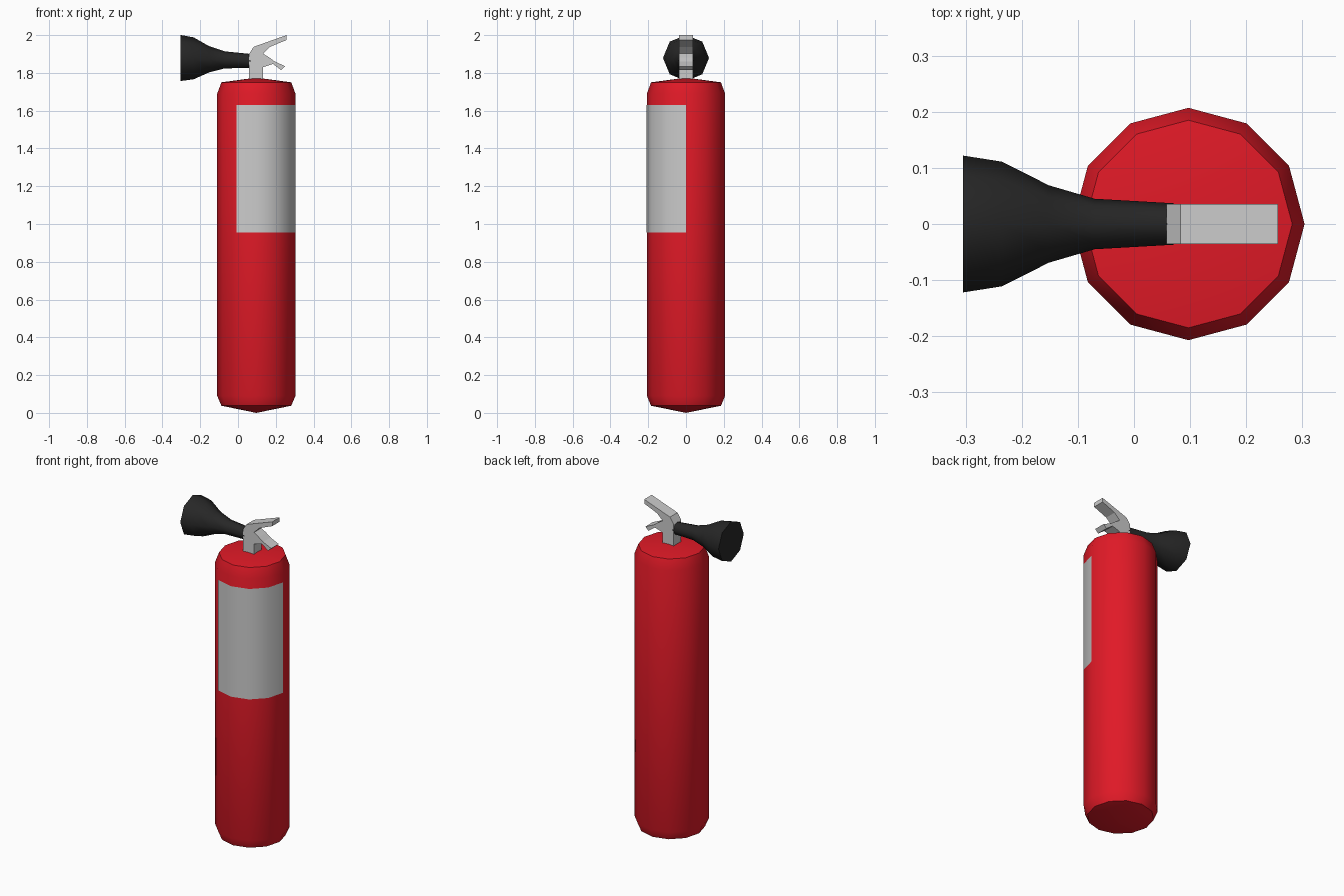
import bpy, bmesh
from math import cos, sin, pi, radians
from mathutils import Vector

if "Cube" in bpy.data.objects:
    bpy.data.objects.remove(bpy.data.objects["Cube"])

CX = 0.097   # cylinder axis in x
R = 0.207    # cylinder radius


def material(name, color):
    m = bpy.data.materials.new(name)
    m.diffuse_color = (*color, 1)
    m.use_nodes = True
    m.node_tree.nodes["Principled BSDF"].inputs["Base Color"].default_value = m.diffuse_color
    return m


def finish(name, bm, mat=None, smooth=None):
    bmesh.ops.recalc_face_normals(bm, faces=bm.faces)
    me = bpy.data.meshes.new(name)
    bm.to_mesh(me)
    bm.free()
    ob = bpy.data.objects.new(name, me)
    bpy.context.collection.objects.link(ob)
    if mat:
        me.materials.append(mat)
    if smooth:
        bpy.ops.object.select_all(action='DESELECT')
        bpy.context.view_layer.objects.active = ob
        ob.select_set(True)
        bpy.ops.object.shade_smooth_by_angle(angle=radians(smooth))
    return ob


def bridge(bm, rings):
    for a, b in zip(rings, rings[1:]):
        n = len(a)
        for i in range(n):
            j = (i + 1) % n
            bm.faces.new((a[i], a[j], b[j], b[i]))


def fan(bm, ring, tip):
    v = bm.verts.new(tip)
    for i in range(len(ring)):
        bm.faces.new((ring[i], ring[(i + 1) % len(ring)], v))


red = material("red_paint", (0.75, 0.01, 0.02))
black = material("black_plastic", (0.02, 0.02, 0.02))

# tank: 12-sided, chamfered, with shallow cone ends
bm = bmesh.new()
rings = [[bm.verts.new((CX + r * cos(i * pi / 6), r * sin(i * pi / 6), z)) for i in range(12)]
         for r, z in ((0.185, 0.038), (R, 0.09), (R, 1.69), (0.185, 1.75))]
bridge(bm, rings)
fan(bm, rings[0], (CX, 0, 0))
fan(bm, rings[-1], (CX, 0, 1.775))
finish("tank", bm, red, 45)

# label: wraps four of the tank's facets
bm = bmesh.new()
lr = R + 0.0015
cols = [[bm.verts.new((CX + lr * cos(a), lr * sin(a), z)) for z in (0.955, 1.63)]
        for a in (radians(d) for d in range(240, 361, 30))]
for a, b in zip(cols, cols[1:]):
    bm.faces.new((a[0], b[0], b[1], a[1]))
finish("label", bm, None, 45)

# horn: octagonal flared nozzle along x
bm = bmesh.new()
rings = [[bm.verts.new((x, r * cos(i * pi / 4), zc + r * sin(i * pi / 4))) for i in range(8)]
         for x, r, zc in ((-0.305, 0.122, 1.879), (-0.235, 0.111, 1.877), (-0.152, 0.069, 1.872),
                          (-0.07, 0.045, 1.869), (0.07, 0.037, 1.863))]
bridge(bm, rings)
bm.faces.new(rings[0])
bm.faces.new(rings[-1])
finish("horn", bm, black, 50)

# valve and levers: one side profile extruded in y
profile = [(0.058, 1.755), (0.133, 1.755), (0.133, 1.83), (0.185, 1.847), (0.228, 1.815),
           (0.25, 1.835), (0.195, 1.86), (0.165, 1.882), (0.133, 1.902), (0.17, 1.938),
           (0.257, 1.974), (0.257, 2.0), (0.083, 1.938), (0.058, 1.9)]
bm = bmesh.new()
face = bm.faces.new([bm.verts.new((x, -0.036, z)) for x, z in profile])
ext = bmesh.ops.extrude_face_region(bm, geom=[face])
bmesh.ops.translate(bm, vec=Vector((0, 0.072, 0)),
                    verts=[g for g in ext["geom"] if isinstance(g, bmesh.types.BMVert)])
finish("valve_handle", bm)
